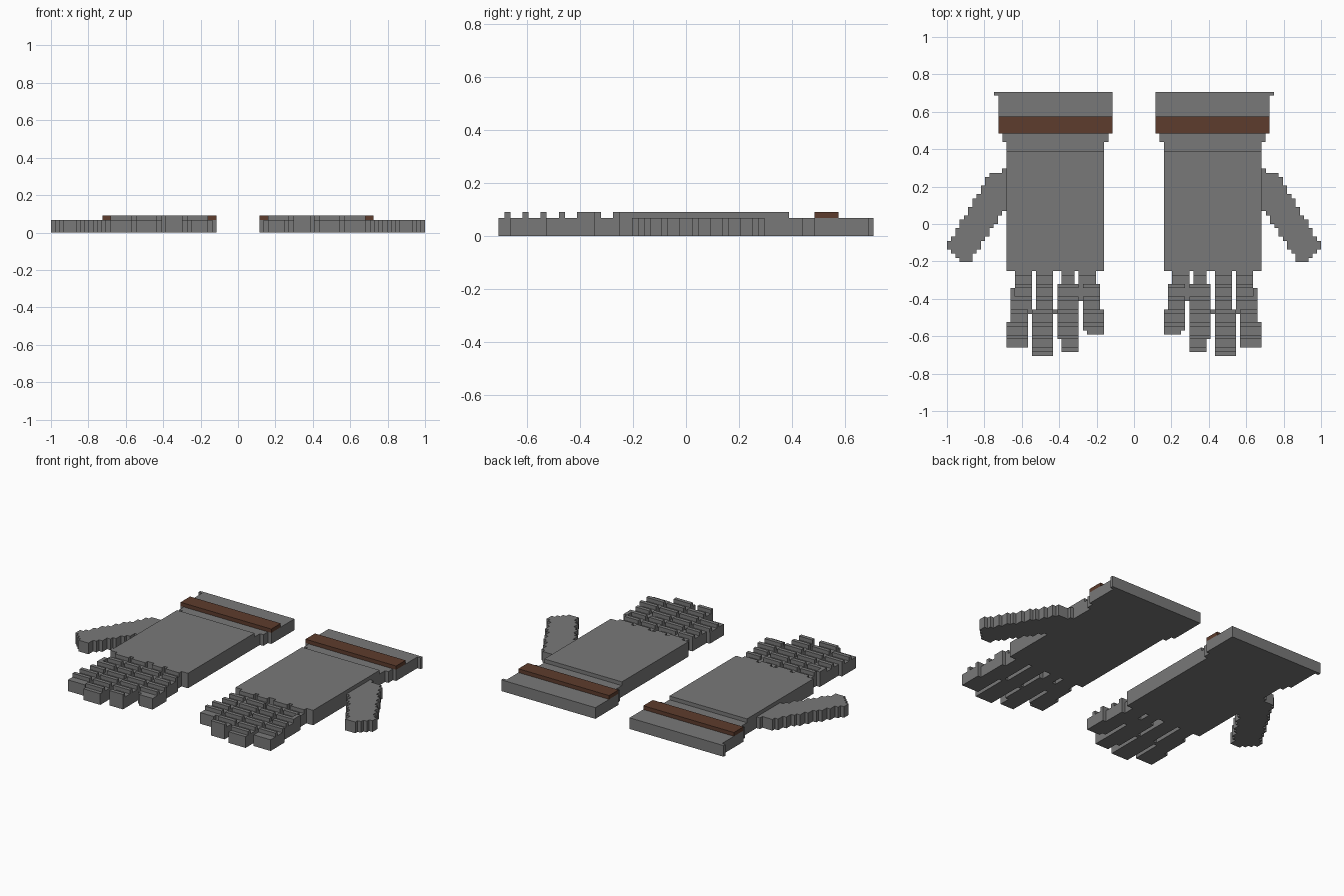
import bpy
import bmesh

cube = bpy.data.objects.get("Cube")
if cube:
    bpy.data.objects.remove(cube, do_unlink=True)

BASE = 0.068      # thickness of the glove body
TOP = 0.091       # top of the raised armour
STEP = 0.0227     # size of one stair step


def material(name, rgb):
    m = bpy.data.materials.new(name)
    m.use_nodes = True
    m.diffuse_color = (*rgb, 1)
    m.node_tree.nodes["Principled BSDF"].inputs["Base Color"].default_value = (*rgb, 1)
    return m


grey = material("dark grey", (0.19, 0.19, 0.19))
brown = material("brown leather", (0.11, 0.045, 0.026))


def prism(bm, outline, z0, z1):
    """Extrude a flat outline upwards."""
    face = bm.faces.new([bm.verts.new((x, y, z0)) for x, y in outline])
    new = bmesh.ops.extrude_face_region(bm, geom=[face], use_keep_orig=True)["geom"]
    for v in new:
        if isinstance(v, bmesh.types.BMVert):
            v.co.z = z1


def stepped(rows):
    """Outline of stacked rows (y_top, y_bottom, x_min, x_max)."""
    right = [p for t, b, l, r in rows for p in ((r, t), (r, b))]
    left = [p for t, b, l, r in rows for p in ((l, t), (l, b))]
    return right + left[::-1]


def part(name, outlines, z0, z1, mat):
    """Make one part on +x and mirror it to the other glove."""
    bm = bmesh.new()
    for o in outlines:
        prism(bm, o, z0, z1)
    bmesh.ops.remove_doubles(bm, verts=bm.verts, dist=1e-5)
    bmesh.ops.recalc_face_normals(bm, faces=bm.faces)
    me = bpy.data.meshes.new(name)
    bm.to_mesh(me)
    bm.free()
    me.materials.append(mat)
    ob = bpy.data.objects.new(name, me)
    bpy.context.collection.objects.link(ob)
    ob.modifiers.new("other_glove", 'MIRROR').use_mirror_merge = False
    return ob


# Palm and flared cuff
part("palm_and_cuff", [stepped([
    (0.707, 0.688, 0.115, 0.748),
    (0.688, 0.484, 0.115, 0.725),
    (0.484, 0.439, 0.137, 0.704),
    (0.439, -0.252, 0.16, 0.682)])], 0, BASE, grey)

# Raised plate on the back of the hand, and the wrist band
part("hand_plate", [stepped([(0.388, -0.252, 0.16, 0.682)])], BASE, TOP, grey)
part("wrist_band", [stepped([(0.575, 0.484, 0.115, 0.725)])], BASE, TOP, brown)

# Fingers, from the inner little finger to the outer index finger
fingers = {
    "little_finger": [(-0.252, -0.32, 0.203, 0.296), (-0.32, -0.457, 0.181, 0.273),
                      (-0.457, -0.57, 0.16, 0.273), (-0.57, -0.592, 0.16, 0.25)],
    "ring_finger": [(-0.252, -0.32, 0.319, 0.387), (-0.32, -0.411, 0.296, 0.41),
                    (-0.411, -0.615, 0.296, 0.41), (-0.615, -0.683, 0.296, 0.387)],
    "middle_finger": [(-0.252, -0.457, 0.432, 0.523), (-0.457, -0.48, 0.432, 0.546),
                      (-0.48, -0.707, 0.432, 0.546)],
    "index_finger": [(-0.252, -0.343, 0.546, 0.637), (-0.343, -0.457, 0.546, 0.66),
                     (-0.457, -0.525, 0.568, 0.66), (-0.525, -0.661, 0.568, 0.682)],
}
for name, rows in fingers.items():
    part(name, [stepped(rows)], 0, BASE, grey)
    ridges = []
    for k in range(6):
        y = -0.32 - 0.0683 * k
        for t, b, l, r in rows:
            if b - 0.005 < y - STEP and y < t + 0.005:
                ridges.append(stepped([(y, y - STEP, l, r)]))
                break
    part(name + "_ridges", ridges, BASE, TOP, grey)
    # Knuckle tab joining the finger to the hand plate
    t, b, l, r = rows[0]
    part(name + "_knuckle", [stepped([(t, t - STEP, l, r)])], BASE, TOP, grey)

# Webs between the fingers and the side guard on the index finger
part("finger_webs", [stepped([(-0.32, -0.411, 0.273, 0.296)]),
                     stepped([(-0.457, -0.48, 0.41, 0.432)]),
                     stepped([(-0.457, -0.48, 0.546, 0.568)])], 0, BASE, grey)
part("index_guard", [stepped([(-0.343, -0.388, 0.637, 0.66)])], BASE, TOP, grey)

# Thumb: a slanted bar built as a staircase
thumb = []
for k in range(22):
    y = 0.296 - STEP * k
    inner = 0.682 + STEP * max(0, round((k - 8.5) * 0.68))
    outer = 0.705 + STEP * (0 if k == 0 else round(3 + (k - 1) * 0.6))
    if k == 1:
        outer = 0.773
    if k >= 18:
        outer = 1.0 - STEP * (k - 18)
    thumb.append((y, y - STEP, inner, min(outer, 1.0)))
part("thumb", [stepped(thumb)], 0, BASE, grey)
